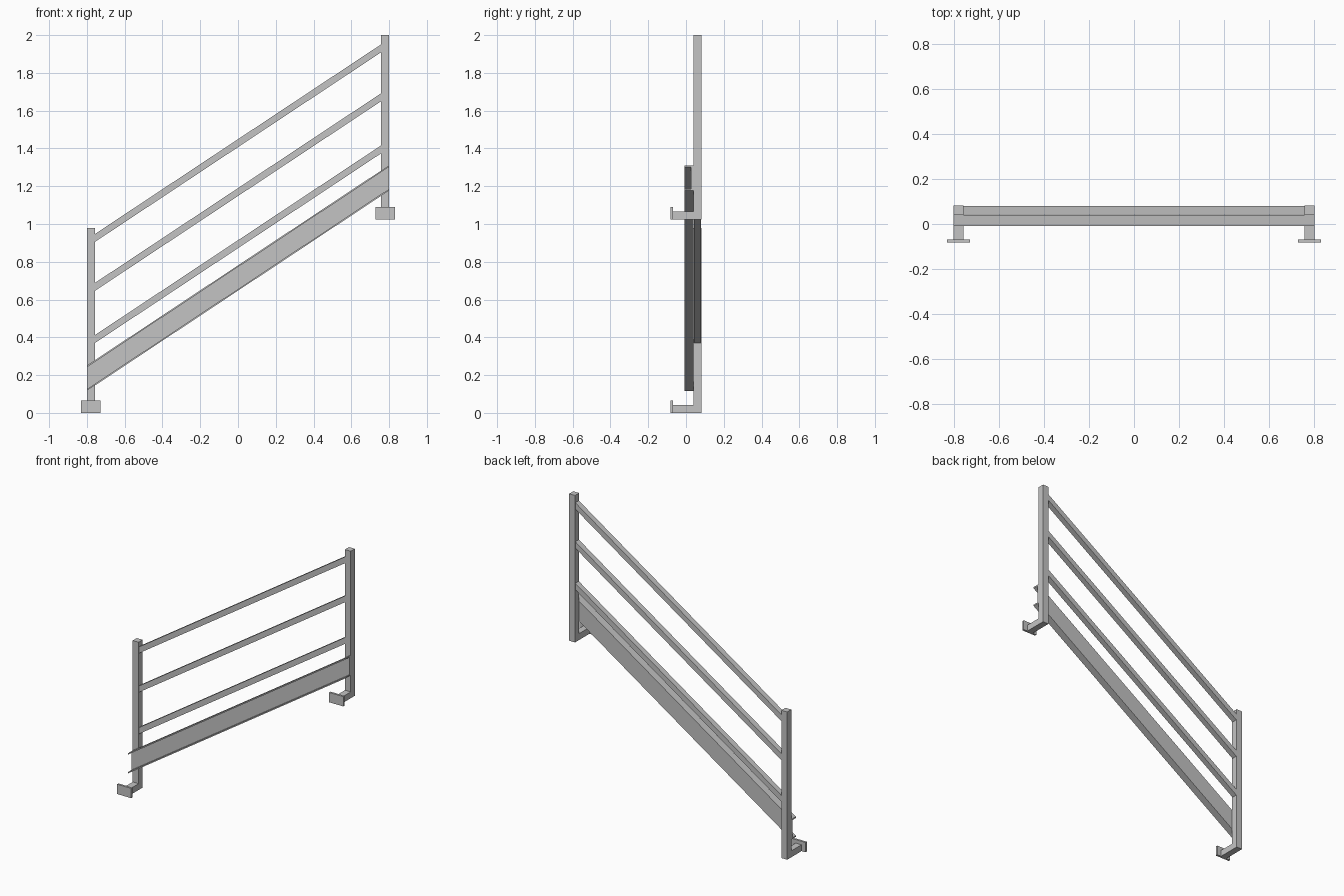
import bpy
import bmesh

cube = bpy.data.objects.get("Cube")
if cube:
    bpy.data.objects.remove(cube, do_unlink=True)

# One steel colour for everything
steel = bpy.data.materials.new("light_grey_steel")
steel.use_nodes = True
grey = (0.55, 0.55, 0.55, 1)
steel.diffuse_color = grey
steel.node_tree.nodes["Principled BSDF"].inputs["Base Color"].default_value = grey

RISE = 1.06 / 1.6      # slope of the stair
HALF = 0.80            # half the overall post spacing
POST = 0.043           # post width
BACK = 0.082           # rear face of the posts


def sweep(name, profile, x0, x1, z_mid, slope=0.0):
    """Sweep a (y, z) profile from x0 to x1, sheared upward by the slope."""
    bm = bmesh.new()
    ends = [[bm.verts.new((x, y, z_mid + slope * x + z)) for y, z in profile]
            for x in (x0, x1)]
    bm.faces.new(ends[0])
    bm.faces.new(ends[1])
    n = len(profile)
    for i in range(n):
        j = (i + 1) % n
        bm.faces.new((ends[0][i], ends[0][j], ends[1][j], ends[1][i]))
    bmesh.ops.recalc_face_normals(bm, faces=bm.faces)
    mesh = bpy.data.meshes.new(name)
    bm.to_mesh(mesh)
    bm.free()
    mesh.materials.append(steel)
    obj = bpy.data.objects.new(name, mesh)
    bpy.context.collection.objects.link(obj)


def rect(y0, y1, z0, z1):
    return [(y0, z0), (y1, z0), (y1, z1), (y0, z1)]


# Posts, each with a foot arm and a mounting plate
for side, x0, base, top in (("right", -HALF, 0.0, 0.98), ("left", HALF - POST, 1.025, 2.0)):
    x1 = x0 + POST
    sweep(side + "_post", rect(BACK - POST, BACK, 0, top - base), x0, x1, base)
    sweep(side + "_foot_arm", rect(-0.068, BACK - POST, 0, 0.042), x0, x1, base)
    sweep(side + "_mounting_plate", rect(-0.082, -0.068, 0, 0.065), x0 - 0.03, x1 + 0.03, base)

# Sloping square rails between the posts
inner = HALF - POST
for name, height in (("lower_rail", 0.893), ("middle_rail", 1.169), ("top_rail", 1.428)):
    sweep(name, rect(0.042, 0.079, -0.021, 0.021), -inner, inner, height, RISE)

# Stringer: a channel with its open side to the front
front, web, rear, h, t = -0.009, 0.027, 0.039, 0.067, 0.009
channel = [(front, -h), (rear, -h), (rear, h), (front, h),
           (front, h - t), (web, h - t), (web, t - h), (front, t - h)]
sweep("stringer_channel", channel, -HALF, HALF, 0.714, RISE)
